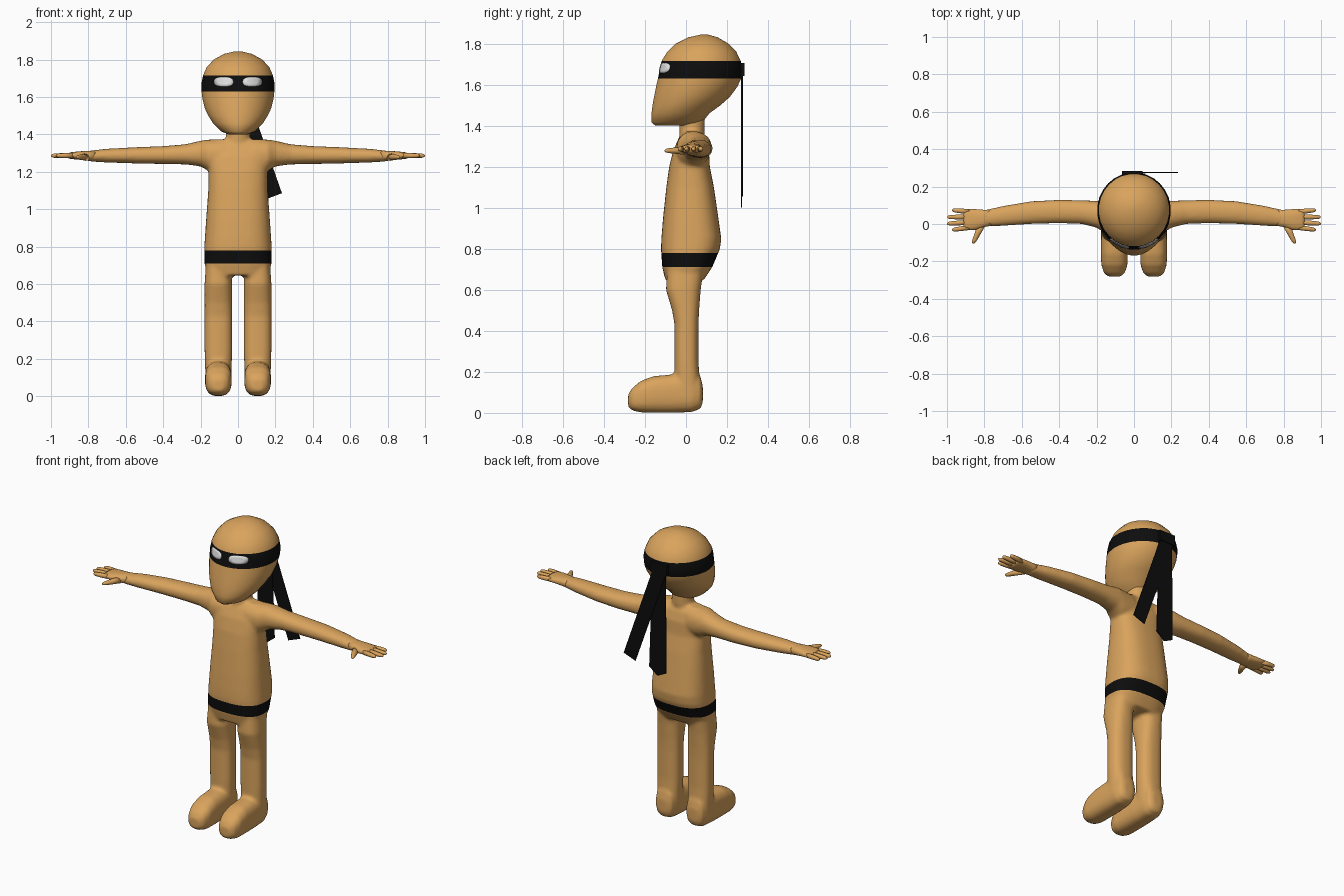
import bpy, bmesh, math

if "Cube" in bpy.data.objects:
    bpy.data.objects.remove(bpy.data.objects["Cube"])


def material(name, rgb):
    m = bpy.data.materials.new(name)
    m.diffuse_color = (*rgb, 1)
    m.use_nodes = True
    m.node_tree.nodes["Principled BSDF"].inputs["Base Color"].default_value = m.diffuse_color
    return m


TAN = material("tan skin", (0.70, 0.37, 0.11))
BLACK = material("black cloth", (0.004, 0.004, 0.004))
WHITE = material("eye white", (0.75, 0.75, 0.75))


def sgnpow(v, e):
    return math.copysign(abs(v) ** e, v)


def loft(bm, axis, rows, n=24, p=2.0, side=1):
    """Closed loft along an axis; each row is position plus low/high bounds of the other two axes."""
    rings = []
    for t, u0, u1, v0, v1 in rows:
        ring = []
        for i in range(n):
            a = 2 * math.pi * (i + 0.5) / n
            u = (u0 + u1) / 2 + (u1 - u0) / 2 * sgnpow(math.cos(a), 2 / p)
            v = (v0 + v1) / 2 + (v1 - v0) / 2 * sgnpow(math.sin(a), 2 / p)
            x, y, z = {"x": (t, u, v), "y": (u, t, v), "z": (u, v, t)}[axis]
            ring.append(bm.verts.new((x * side, y, z)))
        rings.append(ring)
    faces = [bm.faces.new(rings[0]), bm.faces.new(rings[-1])]
    for a, b in zip(rings, rings[1:]):
        for i in range(n):
            j = (i + 1) % n
            faces.append(bm.faces.new((a[i], a[j], b[j], b[i])))
    bmesh.ops.recalc_face_normals(bm, faces=faces)


def make(name, bm, mats, smooth=True):
    me = bpy.data.meshes.new(name)
    for f in bm.faces:
        f.smooth = smooth
    bm.to_mesh(me)
    bm.free()
    for m in mats:
        me.materials.append(m)
    ob = bpy.data.objects.new(name, me)
    bpy.context.collection.objects.link(ob)
    return ob


def sym(rows):
    return [(z, -w, w, f, b) for z, w, f, b in rows]


# Body: torso, neck, arms, legs and feet fused into one skin
TORSO = [(.645, .16, -.10, .085), (.71, .18, -.116, .128), (.80, .18, -.122, .166),
         (.85, .177, -.12, .172), (.95, .17, -.112, .158), (1.1, .159, -.096, .136),
         (1.2, .157, -.082, .116), (1.28, .17, -.062, .112), (1.34, .17, -.035, .095),
         (1.372, .14, -.01, .07)]
NECK = [(1.32, .085, -.03, .085), (1.38, .064, -.032, .092), (1.45, .064, -.032, .092)]
ARM = [(.08, -.05, .11, 1.19, 1.372), (.16, -.045, .12, 1.205, 1.372), (.2, -.02, .124, 1.228, 1.366),
       (.28, 0, .127, 1.239, 1.347), (.4, .004, .13, 1.241, 1.337), (.55, 0, .122, 1.244, 1.331),
       (.7, -.01, .097, 1.249, 1.323), (.80, -.014, .074, 1.255, 1.312)]
LEG = [(.73, .04, .17, -.09, .09), (.6, .031, .179, -.098, .072), (.5, .031, .179, -.068, .064),
       (.43, .031, .179, -.056, .061), (.25, .031, .179, -.056, .061), (.1, .035, .175, -.056, .07)]
FOOT = [(.082, .075, .135, .05, .13), (.07, .05, .16, .02, .18), (.03, .038, .174, .004, .2),
        (-.06, .034, .176, 0, .188), (-.16, .033, .177, 0, .179), (-.22, .035, .175, .002, .156),
        (-.264, .05, .16, .012, .12), (-.282, .075, .135, .03, .09)]
bm = bmesh.new()
loft(bm, "z", sym(TORSO), 40, 2.6)
loft(bm, "z", sym(NECK))
for s in (1, -1):
    loft(bm, "x", ARM, 24, 2.2, s)
    loft(bm, "z", LEG, 24, 2.5, s)
    loft(bm, "y", FOOT, 24, 2.7, s)
body = make("body", bm, [TAN, BLACK])
rm = body.modifiers.new("fuse", "REMESH")
rm.mode = "VOXEL"
rm.voxel_size = 0.01
sm = body.modifiers.new("soften", "SMOOTH")
sm.factor = 0.5
sm.iterations = 6
bpy.context.view_layer.update()
fused = body.evaluated_get(bpy.context.evaluated_depsgraph_get()).to_mesh()
bm = bmesh.new()
bm.from_mesh(fused)
body.modifiers.clear()

# Belt: a band of body faces cut at two heights
for z in (.71, .778):
    bmesh.ops.bisect_plane(bm, geom=bm.verts[:] + bm.edges[:] + bm.faces[:],
                           plane_co=(0, 0, z), plane_no=(0, 0, 1))
for f in bm.faces:
    f.smooth = True
    f.material_index = int(.71 < f.calc_center_median().z < .778)
bm.to_mesh(body.data)
bm.free()

# Hands: palm, four fingers and a thumb on each side
FINGERS = [(.066, .074, .972), (.038, .037, .998), (.009, .002, 1.0), (-.019, -.031, .972)]
for s, label in ((1, "left"), (-1, "right")):
    bm = bmesh.new()
    loft(bm, "x", [(.76, -.01, .078, 1.258, 1.313), (.80, -.016, .076, 1.258, 1.312),
                   (.85, -.032, .08, 1.264, 1.309), (.895, -.034, .081, 1.268, 1.304),
                   (.912, -.026, .074, 1.274, 1.298)], 20, 2.4, s)
    for ya, yb, tip in FINGERS:
        rows = []
        for k, r in ((0, .014), (.5, .0135), (.85, .0115), (.96, .008), (1, .003)):
            y = ya + (yb - ya) * k
            rows.append((.88 + (tip - .88) * k, y - r, y + r, 1.286 - r, 1.286 + r))
        loft(bm, "x", rows, 10, 2, s)
    rows = []
    for k, r in ((0, .024), (.45, .018), (.8, .014), (.95, .009), (1, .003)):
        x = .815 + .045 * k
        rows.append((-.005 - .1 * k, x - r, x + r, 1.278 - r * .85, 1.278 + r * .85))
    loft(bm, "y", rows, 10, 2, s)
    make(label + "_hand", bm, [TAN])

# Head, with the mask as a band of black faces
HEAD = [(1.40, .05, -.15, .05), (1.415, .09, -.169, .08), (1.46, .135, -.169, .115),
        (1.50, .16, -.164, .17), (1.54, .179, -.157, .215), (1.59, .191, -.147, .252),
        (1.63, .196, -.138, .27), (1.67, .197, -.13, .276), (1.715, .188, -.12, .268),
        (1.76, .168, -.092, .246), (1.80, .13, -.05, .207), (1.83, .075, .01, .155),
        (1.843, .02, .07, .11)]
bm = bmesh.new()
loft(bm, "z", sym(HEAD), 28)
for f in bm.faces:
    f.material_index = int(1.63 < f.calc_center_median().z < 1.715)
make("head", bm, [TAN, BLACK])


def face_y(x, z):
    """Front surface of the head at x, z."""
    for a, b in zip(HEAD, HEAD[1:]):
        if a[0] <= z <= b[0]:
            k = (z - a[0]) / (b[0] - a[0])
            w, f, r = (a[i] + (b[i] - a[i]) * k for i in (1, 2, 3))
            return (f + r) / 2 - (r - f) / 2 * math.sqrt(max(0, 1 - (x / w) ** 2))


# Eyes: thin curved plates lying on the mask
for s, label in ((1, "left"), (-1, "right")):
    bm = bmesh.new()

    def eye_vert(k, a):
        x = .077 + .052 * k * sgnpow(math.cos(a), .75)
        z = 1.681 + .025 * k * sgnpow(math.sin(a), .75)
        return bm.verts.new((s * x, face_y(x, z) - .003, z))
    n = 20
    mid = eye_vert(0, 0)
    inner, outer = ([eye_vert(k, 2 * math.pi * i / n) for i in range(n)] for k in (.5, 1))
    for i in range(n):
        j = (i + 1) % n
        tri, quad = [mid, inner[i], inner[j]], [inner[i], outer[i], outer[j], inner[j]]
        for loop in (tri, quad):
            bm.faces.new(loop if s > 0 else loop[::-1])
    eye = make(label + "_eye", bm, [WHITE])
    mod = eye.modifiers.new("thickness", "SOLIDIFY")
    mod.thickness = .005


# Knot and ribbon tails behind the head
def plate(name, outline, y0, y1):
    bm = bmesh.new()
    f = bm.faces.new([bm.verts.new((x, y0, z)) for x, z in outline])
    new = bmesh.ops.extrude_face_region(bm, geom=[f])["geom"]
    bmesh.ops.translate(bm, vec=(0, y1 - y0, 0), verts=[v for v in new if isinstance(v, bmesh.types.BMVert)])
    bmesh.ops.recalc_face_normals(bm, faces=bm.faces[:])
    make(name, bm, [BLACK], smooth=False)


plate("knot", [(-.065, 1.642), (.045, 1.642), (.045, 1.706), (-.065, 1.706)], .262, .284)
plate("straight_ribbon", [(-.05, 1.67), (-.055, 1.03), (.005, 1.0), (.062, 1.045), (.04, 1.67)], .269, .274)
plate("slanted_ribbon", [(-.06, 1.66), (.155, 1.055), (.235, 1.085), (.03, 1.67)], .273, .278)
